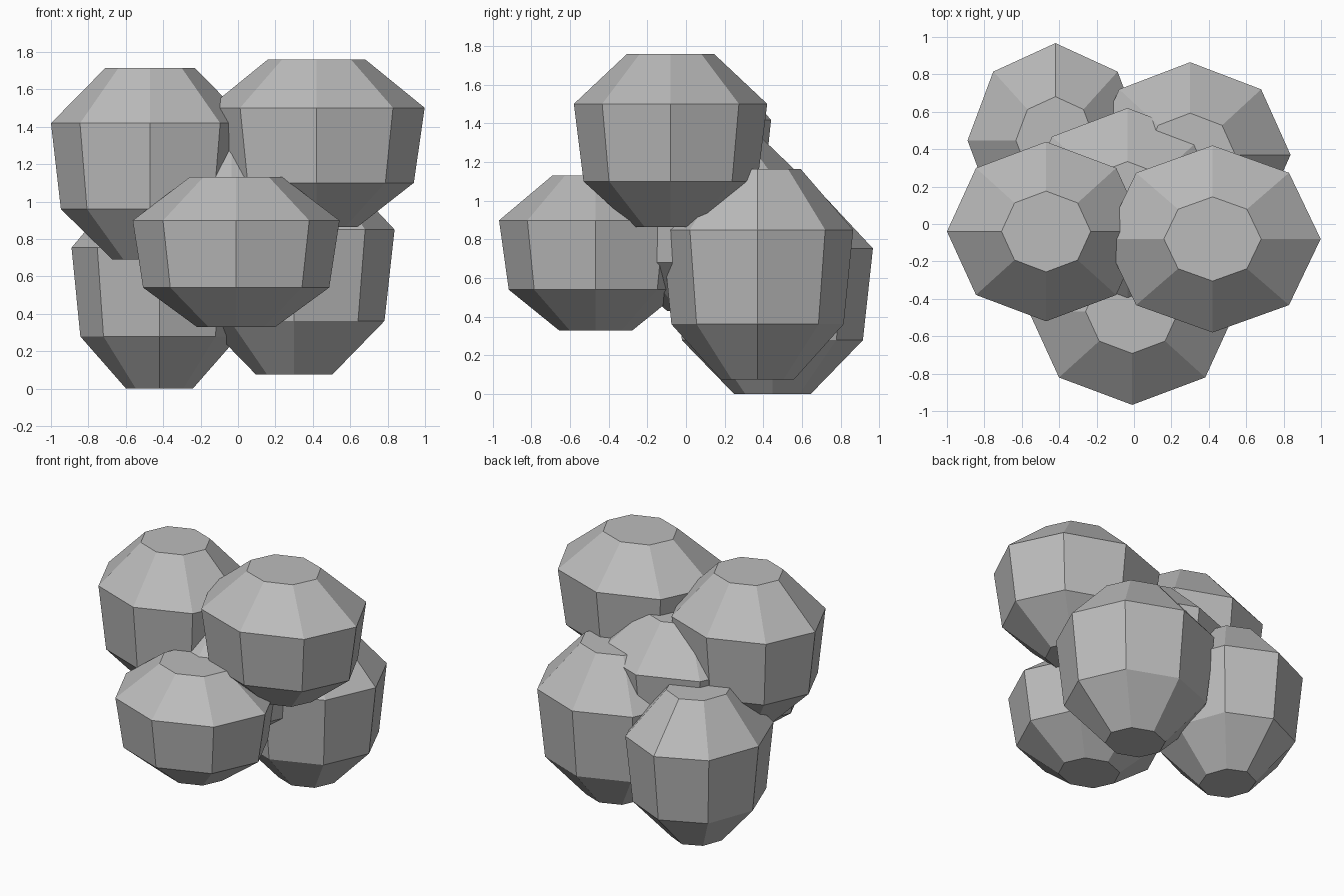
import bpy
import bmesh
from math import cos, sin, pi

default = bpy.data.objects.get("Cube")
if default:
    bpy.data.objects.remove(default)

grey = bpy.data.materials.new("stone grey")
grey.use_nodes = True
colour = (0.5, 0.5, 0.5, 1)
grey.diffuse_color = colour
grey.node_tree.nodes["Principled BSDF"].inputs["Base Color"].default_value = colour

SIDES = 8
# Shared boulder profile: (radius factor, height factor)
PROFILE = [(0.38, 0), (0.9, 0.263), (1, 0.711), (0.45, 1)]


def boulder(name, centre, radii, bottom, top):
    """Eight-sided faceted boulder with flat caps."""
    bm = bmesh.new()
    rings = []
    for r, h in PROFILE:
        rings.append([bm.verts.new((radii[0] * r * cos(2 * pi * i / SIDES),
                                    radii[1] * r * sin(2 * pi * i / SIDES),
                                    h * (top - bottom))) for i in range(SIDES)])
    for low, high in zip(rings, rings[1:]):
        for i in range(SIDES):
            j = (i + 1) % SIDES
            bm.faces.new((low[i], low[j], high[j], high[i]))
    bm.faces.new(rings[0][::-1])
    bm.faces.new(rings[-1])
    mesh = bpy.data.meshes.new(name)
    bm.to_mesh(mesh)
    bm.free()
    mesh.materials.append(grey)
    obj = bpy.data.objects.new(name, mesh)
    obj.location = (*centre, bottom)
    bpy.context.collection.objects.link(obj)


# Core boulder with five more clustered around it
boulder("core_boulder", (-0.035, 0.1), (0.57, 0.52), 0.43, 1.38)
boulder("upper_right_boulder", (-0.47, -0.04), (0.53, 0.48), 0.69, 1.715)
boulder("upper_left_boulder", (0.42, -0.08), (0.578, 0.5), 0.865, 1.76)
boulder("front_boulder", (-0.01, -0.467), (0.553, 0.5), 0.33, 1.13)
boulder("back_right_boulder", (-0.42, 0.447), (0.47, 0.52), 0, 1.06)
boulder("back_left_boulder", (0.3, 0.37), (0.537, 0.495), 0.075, 1.165)
